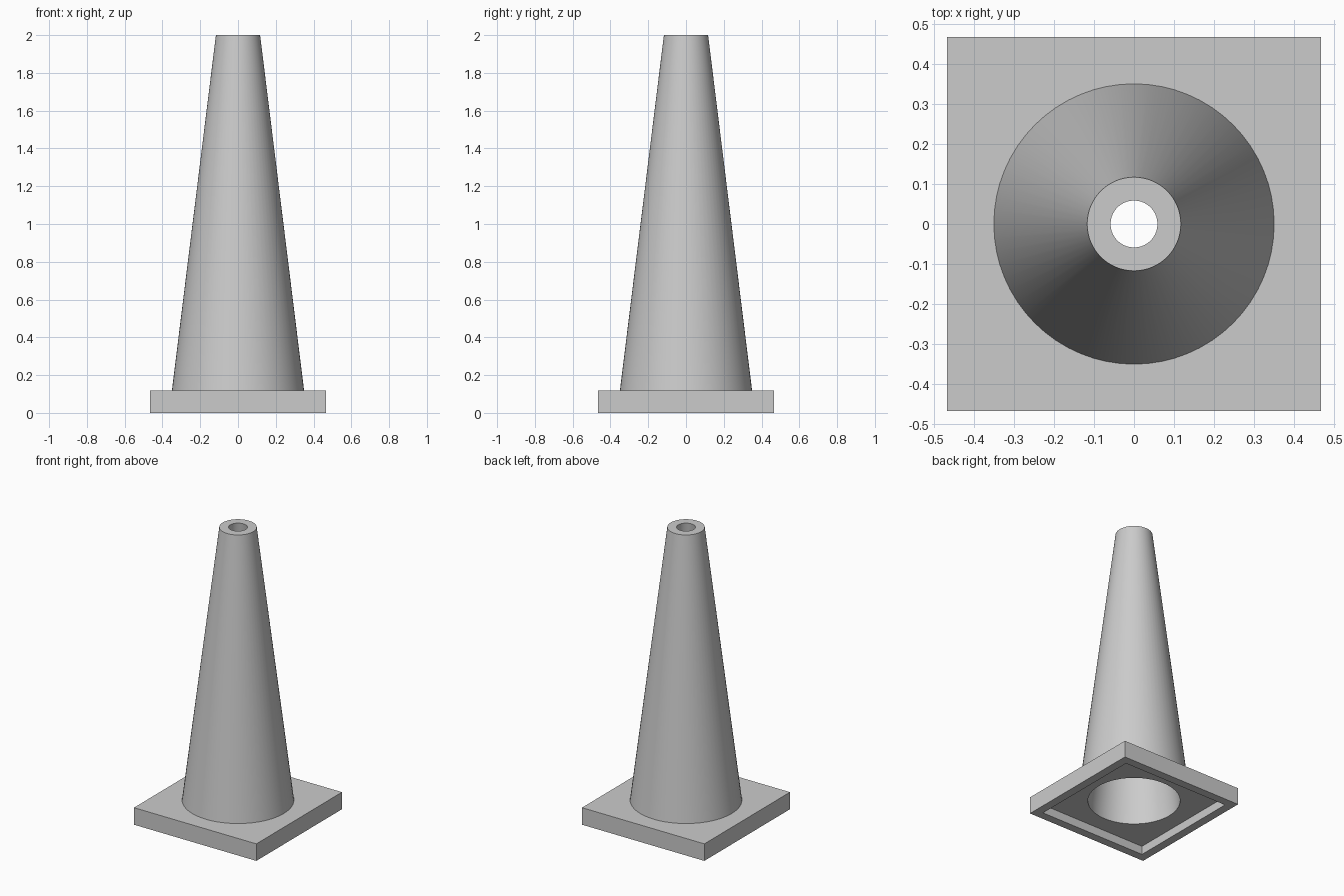
import bpy
import bmesh
from math import cos, sin, pi, radians

cube = bpy.data.objects.get("Cube")
if cube:
    bpy.data.objects.remove(cube, do_unlink=True)

HALF, WALL, HEIGHT = 0.467, 0.0585, 2.0
BASE_TOP, R_BOTTOM, R_TOP = 0.1175, 0.35, 0.117
SEGMENTS = 64

grey = bpy.data.materials.new("plain grey")
grey.use_nodes = True
grey.diffuse_color = (0.6, 0.6, 0.6, 1)
grey.node_tree.nodes["Principled BSDF"].inputs["Base Color"].default_value = (0.6, 0.6, 0.6, 1)


def ring(bm, radius, z, count=SEGMENTS, turn=0.0):
    """Closed loop of vertices; four of them give a square."""
    angles = [turn + 2 * pi * i / count for i in range(count)]
    return [bm.verts.new((radius * cos(a), radius * sin(a), z)) for a in angles]


def square(bm, half, z):
    return ring(bm, half * 2 ** 0.5, z, 4, pi / 4)


def strip(bm, loops):
    """Quads joining each loop to the next one."""
    for a, b in zip(loops, loops[1:]):
        for i in range(len(a)):
            j = (i + 1) % len(a)
            bm.faces.new((a[i], a[j], b[j], b[i]))


def plate(bm, corners, hole):
    """Flat square face with a round hole: a fan at every corner."""
    quarter = len(hole) // 4
    for k, corner in enumerate(corners):
        end = (k + 1) * quarter % len(hole)
        for i in range(k * quarter, (k + 1) * quarter):
            bm.faces.new((corner, hole[(i + 1) % len(hole)], hole[i]))
        bm.faces.new((corner, corners[(k + 1) % 4], hole[end]))


bm = bmesh.new()

# Square base: top edge, foot rim and underside recess
top_edge = square(bm, HALF, BASE_TOP)
recess = square(bm, HALF - WALL, WALL)
strip(bm, [top_edge, square(bm, HALF, 0), square(bm, HALF - WALL, 0), recess])

# Hollow cone: outer wall, flat lip, inner wall and mouth
cone_foot = ring(bm, R_BOTTOM, BASE_TOP)
mouth = ring(bm, R_BOTTOM - WALL, WALL)
strip(bm, [cone_foot, ring(bm, R_TOP, HEIGHT), ring(bm, R_TOP - WALL, HEIGHT),
           ring(bm, R_BOTTOM - WALL, BASE_TOP), mouth])

# Base faces that meet the cone
plate(bm, top_edge, cone_foot)
plate(bm, recess, mouth)
bmesh.ops.recalc_face_normals(bm, faces=bm.faces[:])

mesh = bpy.data.meshes.new("traffic_cone")
bm.to_mesh(mesh)
bm.free()
mesh.materials.append(grey)
cone = bpy.data.objects.new("traffic_cone", mesh)
bpy.context.collection.objects.link(cone)

bpy.ops.object.select_all(action="DESELECT")
cone.select_set(True)
bpy.context.view_layer.objects.active = cone
bpy.ops.object.shade_smooth_by_angle(angle=radians(30))
